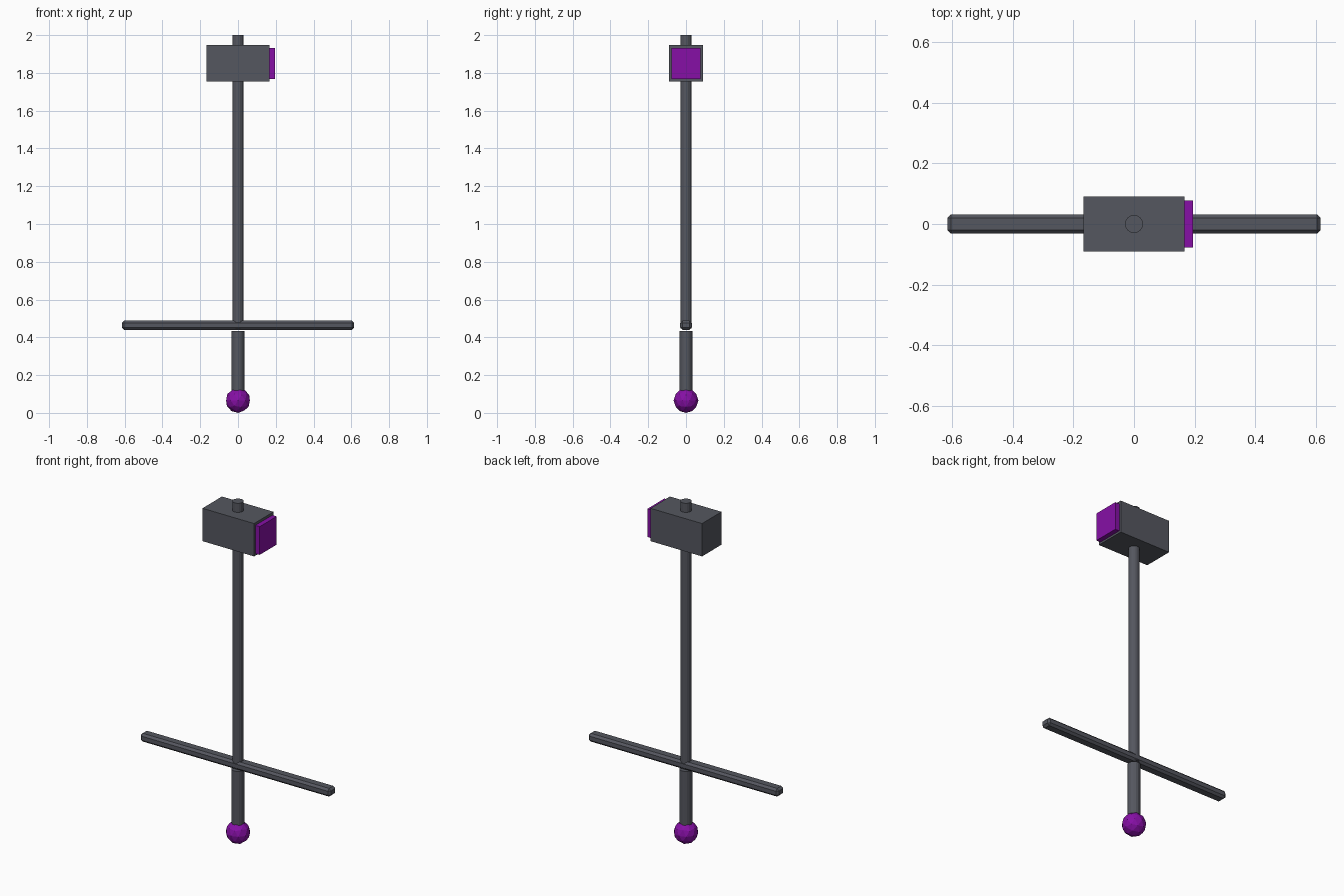
import bpy
import math

if "Cube" in bpy.data.objects:
    bpy.data.objects.remove(bpy.data.objects["Cube"])


def material(name, rgb):
    m = bpy.data.materials.new(name)
    m.diffuse_color = (*rgb, 1)
    m.use_nodes = True
    m.node_tree.nodes["Principled BSDF"].inputs["Base Color"].default_value = m.diffuse_color
    return m


STEEL = material("dark_steel", (0.09, 0.095, 0.115))
PURPLE = material("purple", (0.24, 0.005, 0.38))


def finish(name, mat):
    ob = bpy.context.object
    ob.name = name
    ob.data.materials.append(mat)
    return ob


def box(name, x0, x1, width, z0, z1, mat, bevel=0):
    bpy.ops.mesh.primitive_cube_add(size=1, location=((x0 + x1) / 2, 0, (z0 + z1) / 2))
    ob = bpy.context.object
    ob.scale = (x1 - x0, width, z1 - z0)
    bpy.ops.object.transform_apply(location=False, rotation=False, scale=True)
    if bevel:
        mod = ob.modifiers.new("bevel", "BEVEL")
        mod.width = bevel
        mod.segments = 1
    return finish(name, mat)


def rod(name, radius, z0, z1, mat):
    bpy.ops.mesh.primitive_cylinder_add(vertices=16, radius=radius, depth=z1 - z0,
                                        location=(0, 0, (z0 + z1) / 2))
    return finish(name, mat)


# Pommel ball
bpy.ops.mesh.primitive_ico_sphere_add(subdivisions=2, radius=0.066, location=(0, 0, 0.066))
finish("pommel", PURPLE)

# Grip stops just short of the crossbar, the shaft starts inside it
rod("grip", 0.034, 0.09, 0.434, STEEL)
rod("shaft", 0.03, 0.446, 2.0, STEEL)

# Crossbar with chamfered edges
box("crossbar", -0.615, 0.615, 0.063, 0.44, 0.488, STEEL, bevel=0.012)

# Hammer head and its coloured striking plate
box("hammer_head", -0.167, 0.167, 0.18, 1.755, 1.947, STEEL)
box("striking_plate", 0.16, 0.195, 0.156, 1.767, 1.932, PURPLE)
